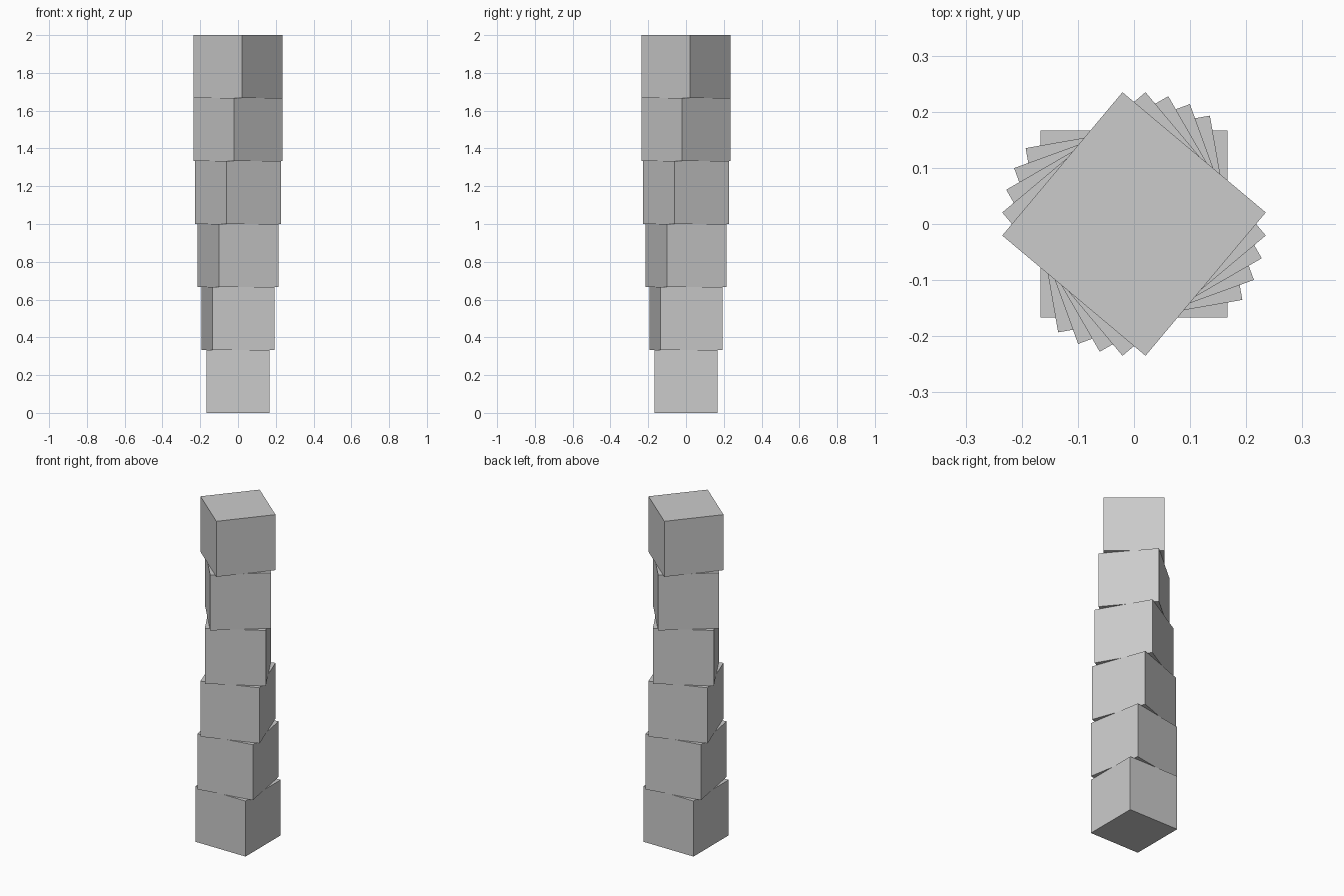
import bpy
import math

old = bpy.data.objects.get("Cube")
if old:
    bpy.data.objects.remove(old, do_unlink=True)

# Single plain grey
grey = bpy.data.materials.new("light_grey")
grey.use_nodes = True
colour = (0.6, 0.6, 0.6, 1)
grey.diffuse_color = colour
grey.node_tree.nodes["Principled BSDF"].inputs["Base Color"].default_value = colour

# Stack of cubes, each twisted a little further than the one below
COUNT = 6
SIDE = 2 / COUNT
TWIST = math.radians(10)

for i in range(COUNT):
    bpy.ops.mesh.primitive_cube_add(
        size=SIDE,
        location=(0, 0, (i + 0.5) * SIDE),
        rotation=(0, 0, i * TWIST),
    )
    block = bpy.context.object
    block.name = f"stacked_block_{i + 1}"
    block.data.materials.append(grey)
